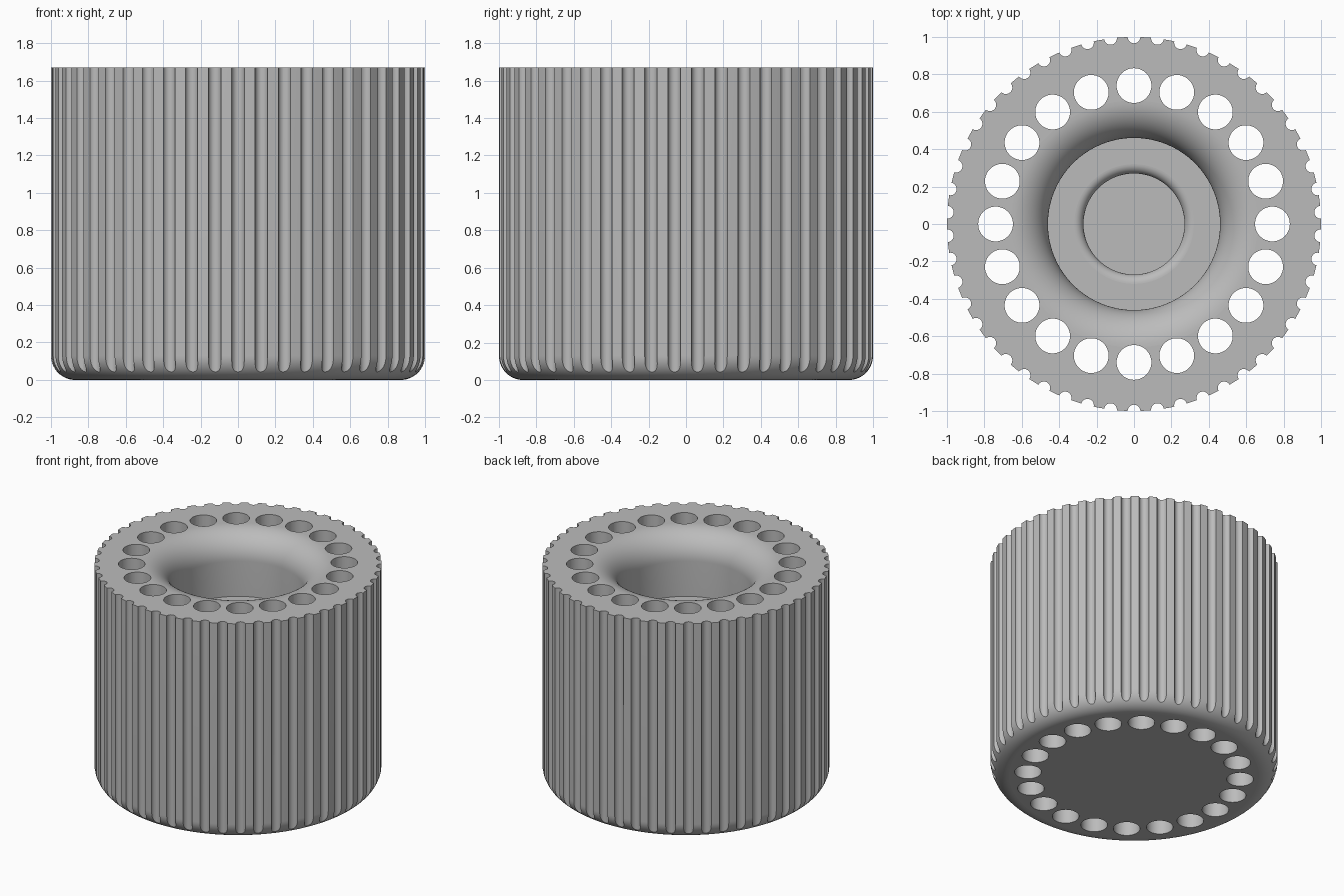
import bpy, bmesh, math
from mathutils import Matrix, Vector

HEIGHT = 1.67

cube = bpy.data.objects.get("Cube")
if cube:
    bpy.data.objects.remove(cube, do_unlink=True)

grey = bpy.data.materials.new("plain grey")
grey.use_nodes = True
colour = (0.5, 0.5, 0.5, 1)
grey.diffuse_color = colour
grey.node_tree.nodes["Principled BSDF"].inputs["Base Color"].default_value = colour


def new_object(name, bm):
    mesh = bpy.data.meshes.new(name)
    bm.to_mesh(mesh)
    bm.free()
    mesh.materials.append(grey)
    obj = bpy.data.objects.new(name, mesh)
    bpy.context.collection.objects.link(obj)
    return obj


def arc(cx, cz, radius, start, end, steps):
    angles = [math.radians(start + (end - start) * i / steps) for i in range(steps + 1)]
    return [(cx + radius * math.cos(a), cz + radius * math.sin(a)) for a in angles]


def revolve(name, profile, segments):
    """Turn a profile that starts and ends on the z axis into a solid."""
    bm = bmesh.new()
    verts = [bm.verts.new((r, 0, z)) for r, z in profile]
    edges = [bm.edges.new(pair) for pair in zip(verts, verts[1:])]
    bmesh.ops.spin(bm, geom=verts + edges, cent=(0, 0, 0), axis=(0, 0, 1),
                   angle=math.tau, steps=segments, use_duplicate=False)
    bmesh.ops.remove_doubles(bm, verts=bm.verts, dist=0.0001)
    # Merge each flat disc end into one face
    for v in [v for v in bm.verts if Vector(v.co.xy).length < 0.001]:
        bmesh.ops.dissolve_verts(bm, verts=[v])
    bmesh.ops.recalc_face_normals(bm, faces=bm.faces)
    return new_object(name, bm)


def cylinder_ring(name, count, ring_radius, radius, sides):
    """Upright cutting rods, evenly spaced with one at the front."""
    bm = bmesh.new()
    for i in range(count):
        a = math.tau * i / count - math.pi / 2
        place = Matrix.Translation((ring_radius * math.cos(a), ring_radius * math.sin(a), HEIGHT / 2))
        bmesh.ops.create_cone(bm, cap_ends=True, segments=sides, radius1=radius, radius2=radius,
                              depth=HEIGHT + 0.4, matrix=place @ Matrix.Rotation(a, 4, "Z"))
    cutter = new_object(name, bm)
    cutter.hide_render = True
    return cutter


# Body: rounded base, straight side, rounded lip, stepped well
well = HEIGHT - 0.47
profile = [(0, 0)]
profile += arc(0.87, 0.13, 0.13, -90, 0, 14)
profile += [(1, HEIGHT)]
profile += arc(0.66, HEIGHT - 0.2, 0.2, 90, 180, 18)
profile += [(0.46, well)]
profile += arc(0.32, well - 0.05, 0.05, 90, 180, 10)
profile += [(0.27, well - 0.4), (0, well - 0.4)]
body = revolve("fluted_body", profile, 200)

# Side flutes and through holes
cutters = [cylinder_ring("flute_cutter", 50, 1.0, 0.034, 24),
           cylinder_ring("hole_cutter", 20, 0.74, 0.093, 48)]
bpy.ops.object.select_all(action="DESELECT")
bpy.context.view_layer.objects.active = body
body.select_set(True)
for cutter in cutters:
    mod = body.modifiers.new(cutter.name, "BOOLEAN")
    mod.operation = "DIFFERENCE"
    mod.solver = "EXACT"
    mod.object = cutter
    bpy.ops.object.modifier_apply(modifier=mod.name)
for cutter in cutters:
    bpy.data.objects.remove(cutter, do_unlink=True)

# Smooth curves, with flat level faces kept crisp
bpy.ops.object.shade_smooth_by_angle(angle=math.radians(30))
bm = bmesh.new()
bm.from_mesh(body.data)
for face in bm.faces:
    if abs(face.normal.z) > 0.9999:
        for edge in face.edges:
            edge.smooth = False
bm.to_mesh(body.data)
bm.free()
